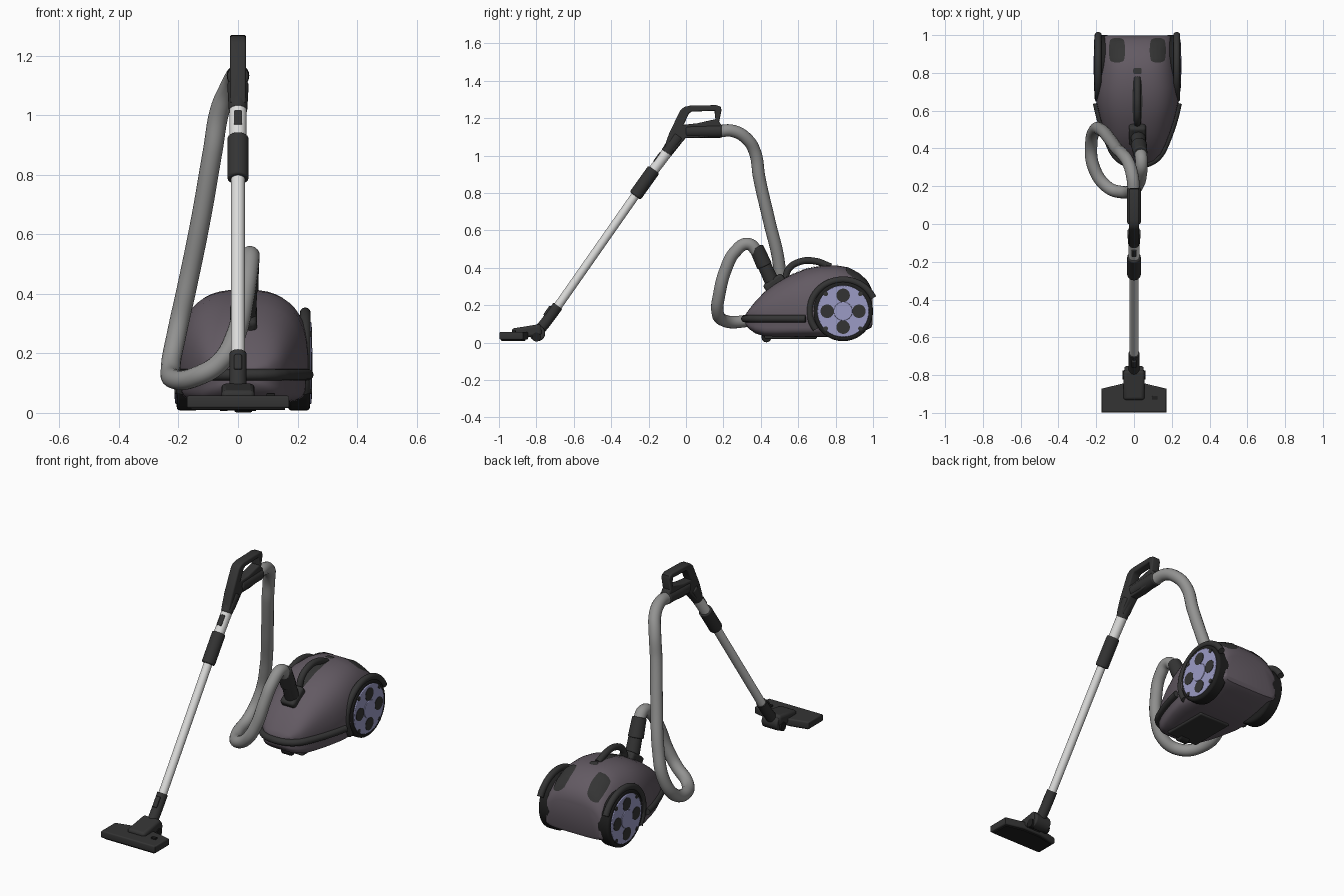
import bpy, bmesh, math
from mathutils import Vector, Matrix, Euler
from mathutils.bvhtree import BVHTree

if "Cube" in bpy.data.objects:
    bpy.data.objects.remove(bpy.data.objects["Cube"])


def material(name, r, g, b):
    m = bpy.data.materials.new(name)
    m.use_nodes = True
    m.diffuse_color = (r, g, b, 1)
    m.node_tree.nodes["Principled BSDF"].inputs["Base Color"].default_value = (r, g, b, 1)
    return m


PURPLE = material("purple grey shell", .125, .103, .125)
DARK = material("dark plastic", .034, .034, .034)
BLACK = material("black rubber", .014, .014, .014)
HOSE = material("grey hose", .29, .29, .285)
SILVER = material("silver tube", .72, .72, .71)
LILAC = material("lilac wheel disc", .33, .33, .56)
CX = .018  # centre line of the canister


def finish(name, mesh, mat, bevel=0):
    mesh.materials.clear()
    mesh.materials.append(mat)
    for p in mesh.polygons:
        p.use_smooth = True
    mesh.set_sharp_from_angle(angle=math.radians(40))
    ob = bpy.data.objects.new(name, mesh)
    bpy.context.scene.collection.objects.link(ob)
    if bevel:
        mod = ob.modifiers.new("rounded", 'BEVEL')
        mod.width, mod.segments = bevel, 3
    return ob


def from_bmesh(name, bm, mat, bevel=0):
    bmesh.ops.recalc_face_normals(bm, faces=bm.faces)
    mesh = bpy.data.meshes.new(name)
    bm.to_mesh(mesh)
    bm.free()
    return finish(name, mesh, mat, bevel)


def rod(name, a, b, r1, mat, r2=None, bevel=0):
    a, b = Vector(a), Vector(b)
    rot = (b - a).to_track_quat('Z', 'Y').to_matrix().to_4x4()
    bm = bmesh.new()
    bmesh.ops.create_cone(bm, cap_ends=True, segments=40, radius1=r1,
                          radius2=r1 if r2 is None else r2, depth=(b - a).length,
                          matrix=Matrix.Translation((a + b) / 2) @ rot)
    return from_bmesh(name, bm, mat, bevel)


def block(name, centre, size, mat, tilt=0, bevel=.008):
    bm = bmesh.new()
    mat4 = Matrix.LocRotScale(Vector(centre), Euler((tilt, 0, 0)), Vector(size))
    bmesh.ops.create_cube(bm, size=1, matrix=mat4)
    return from_bmesh(name, bm, mat, bevel)


def curve_mesh(name, curve, mat, matrix=None):
    ob = bpy.data.objects.new(name + " path", curve)
    bpy.context.scene.collection.objects.link(ob)
    dg = bpy.context.evaluated_depsgraph_get()
    mesh = bpy.data.meshes.new_from_object(ob.evaluated_get(dg))
    bpy.data.objects.remove(ob)
    if matrix:
        mesh.transform(matrix)
    return finish(name, mesh, mat)


def tube(name, points, radius, mat):
    c = bpy.data.curves.new(name, 'CURVE')
    c.dimensions, c.bevel_depth, c.bevel_resolution = '3D', radius, 6
    c.use_fill_caps = True
    s = c.splines.new('BEZIER')
    s.resolution_u = 10
    s.bezier_points.add(len(points) - 1)
    for bp, p in zip(s.bezier_points, points):
        bp.co = p
        bp.handle_left_type = bp.handle_right_type = 'AUTO'
    return curve_mesh(name, c, mat)


def plate(name, outlines, half, mat, matrix, edge=.008):
    c = bpy.data.curves.new(name, 'CURVE')
    c.dimensions, c.fill_mode = '2D', 'BOTH'
    c.extrude, c.bevel_depth, c.offset, c.bevel_resolution = half - edge, edge, -edge, 2
    for pts in outlines:
        s = c.splines.new('POLY')
        s.points.add(len(pts) - 1)
        for sp, p in zip(s.points, pts):
            sp.co = (*p, 0, 1)
        s.use_cyclic_u = True
    return curve_mesh(name, c, mat, matrix)


# Canister shell: lofted sections (y, half width, bottom, top)
stations = [(.318, .04, .10, .15), (.335, .085, .075, .175), (.37, .122, .05, .22),
            (.42, .148, .033, .272), (.48, .172, .03, .317), (.56, .198, .03, .362),
            (.64, .217, .03, .395), (.72, .222, .03, .41), (.8, .214, .032, .414),
            (.87, .206, .045, .402), (.93, .2, .06, .368), (.97, .194, .07, .33),
            (.99, .186, .08, .295), (.998, .172, .1, .26)]
LOW, HIGH, N = .11, .145, 24
bm = bmesh.new()
rings = []
for y, w, bottom, top in stations:
    ring = []
    for base, tip, side, power in ((HIGH, top, 1, .72), (LOW, bottom, -.96, .5)):
        for i in range(N + 1):
            c, s = math.cos(math.pi * i / N), max(0, math.sin(math.pi * i / N))
            x = side * w * math.copysign(abs(c) ** power, c)
            ring.append(bm.verts.new((CX + x, y, base + (tip - base) * s ** power)))
    rings.append(ring)
for a, b in zip(rings, rings[1:]):
    for i in range(len(a)):
        j = (i + 1) % len(a)
        bm.faces.new((a[i], a[j], b[j], b[i]))
bm.faces.new(rings[0])
bm.faces.new(rings[-1])
bmesh.ops.recalc_face_normals(bm, faces=bm.faces)
tree = BVHTree.FromBMesh(bm)
from_bmesh("canister_shell", bm, PURPLE)

# Bumper strip around the nose
half = [(w, y) for y, w, _, _ in stations if y < .7]
strip = [(CX - w, y, .128) for w, y in reversed(half)] + [(CX + w, y, .128) for w, y in half]
tube("bumper_strip", strip, .019, DARK)


# Thin panels draped over the shell
def draped(name, cx, cy, hx, hy, mat, lift=.005, n=12):
    bm = bmesh.new()
    bmesh.ops.create_grid(bm, x_segments=n, y_segments=n, size=1)
    for v in bm.verts:
        u, t = v.co.x, v.co.y
        x = cx + hx * u * math.sqrt(1 - .3 * t * t)
        y = cy + hy * t * math.sqrt(1 - .3 * u * u)
        hit = tree.ray_cast(Vector((x, y, 1)), Vector((0, 0, -1)))[0]
        v.co = (x, y, (hit.z if hit else .3) + lift)
    return from_bmesh(name, bm, mat)


for side, label in ((-1, "right"), (1, "left")):
    draped(label + "_rear_vent", CX + side * .108, .92, .043, .066, DARK)
draped("power_button", CX, .81, .023, .017, DARK)
draped("handle_recess", CX, .65, .026, .13, DARK, .003)

# Carrying handle
tube("carry_handle", [(CX, .53, .34), (CX, .55, .395), (CX, .61, .433),
                      (CX, .69, .436), (CX, .775, .405)], .018, DARK)

# Wheels, arches and their discs
WY, WZ = .84, .168
for side, label in ((-1, "right"), (1, "left")):
    def at(x, dy=0, dz=0):
        return (CX + side * x, WY + dy, WZ + dz)
    rod(label + "_tyre", at(.15), at(.224), .16, BLACK, bevel=.012)
    rod(label + "_wheel_disc", at(.2), at(.229), .138, LILAC, bevel=.004)
    rod(label + "_hub", at(.2), at(.233), .05, LILAC, bevel=.003)
    for k in range(4):
        a = k * math.pi / 2
        dy, dz = .085 * math.cos(a), .085 * math.sin(a)
        rod(f"{label}_wheel_opening_{k}", at(.215, dy, dz), at(.231, dy, dz), .036, DARK)
        b = a + math.pi / 4
        dy, dz = .131 * math.cos(b), .131 * math.sin(b)
        rod(f"{label}_rim_notch_{k}", at(.215, dy, dz), at(.231, dy, dz), .012, DARK)
    arc = [math.radians(d) for d in range(25, 216, 10)]
    tube(label + "_wheel_arch", [at(.208, .178 * math.cos(a), .168 * math.sin(a))
                                 for a in arc], .018, DARK)

# Front caster and underside skid
rod("front_caster", (CX - .03, .43, .028), (CX + .03, .43, .028), .026, BLACK, bevel=.005)
block("under_skid", (CX, .56, .03), (.2, .28, .02), DARK)

# Hose socket on the canister
block("hose_socket", (CX, .475, .315), (.09, .12, .06), DARK, .62, .015)
rod("hose_connector", (CX, .485, .27), (.03, .405, .445), .04, DARK, .036, .006)
rod("connector_collar", (.026, .42, .41), (.033, .375, .51), .042, DARK, .038, .006)

# Flexible hose
tube("hose", [(0, .16, 1.128), (-.008, .25, 1.132), (-.03, .325, 1.09), (-.06, .368, 1.02),
              (-.085, .392, .88), (-.125, .445, .65), (-.172, .497, .42), (-.205, .5, .27),
              (-.226, .43, .155), (-.213, .3, .113), (-.14, .195, .122), (-.06, .168, .17),
              (-.008, .178, .26), (.022, .212, .39), (.036, .262, .485), (.04, .33, .528),
              (.032, .39, .475)], .033, HOSE)

# Wand
rod("lower_wand", (0, -.71, .16), (0, -.22, .86), .023, SILVER)
rod("wand_collar", (0, -.272, .785), (0, -.172, .925), .036, DARK, bevel=.008)
rod("upper_wand", (0, -.19, .9), (0, -.07, 1.06), .028, SILVER, .03)
block("wand_button", (0, -.152, .99), (.028, .016, .06), DARK, -.62, .005)

# Hand grip with finger opening
grip = [(-.117, 1.043), (-.09, 1.12), (-.03, 1.243), (-.01, 1.26), (.02, 1.267), (.16, 1.27),
        (.185, 1.262), (.19, 1.243), (.177, 1.18), (.19, 1.165), (.19, 1.108), (.07, 1.095),
        (0, 1.095), (-.067, 1.022)]
opening = [(-.013, 1.165), (.016, 1.225), (.03, 1.235), (.152, 1.24), (.157, 1.195), (.06, 1.173)]
upright = Euler((math.pi / 2, 0, math.pi / 2)).to_matrix().to_4x4()
plate("hand_grip", [grip, opening], .027, DARK, upright)
rod("grip_neck", (0, -.105, 1.015), (0, -.04, 1.105), .031, DARK, .036, .006)
rod("hose_cuff", (0, .0, 1.13), (0, .19, 1.133), .036, DARK, .038, .008)

# Floor head
head = [(-.172, -.998), (.172, -.998), (.172, -.872), (.06, -.845), (-.06, -.845), (-.172, -.872)]
plate("floor_head", [head], .021, DARK, Matrix.Translation((0, 0, .037)))
plate("head_sole", [[(x * .92, -.935 + (y + .935) * .85) for x, y in head]], .006, BLACK,
      Matrix.Translation((0, 0, .016)), .002)
block("head_neck", (0, -.85, .058), (.112, .16, .06), DARK, .16, .015)
block("head_pedal", (.11, -.92, .06), (.03, .02, .012), BLACK, 0, .003)
rod("head_joint", (-.05, -.795, .05), (.05, -.795, .05), .042, DARK, bevel=.008)
for side, label in ((-1, "right"), (1, "left")):
    rod(label + "_head_roller", (side * .035, -.8, .03), (side * .06, -.8, .03), .024, BLACK)
tube("head_elbow", [(0, -.8, .05), (0, -.765, .09), (0, -.73, .135), (0, -.685, .197)], .029, DARK)
block("elbow_latch", (0, -.74, .17), (.026, .016, .06), DARK, -.61, .005)
